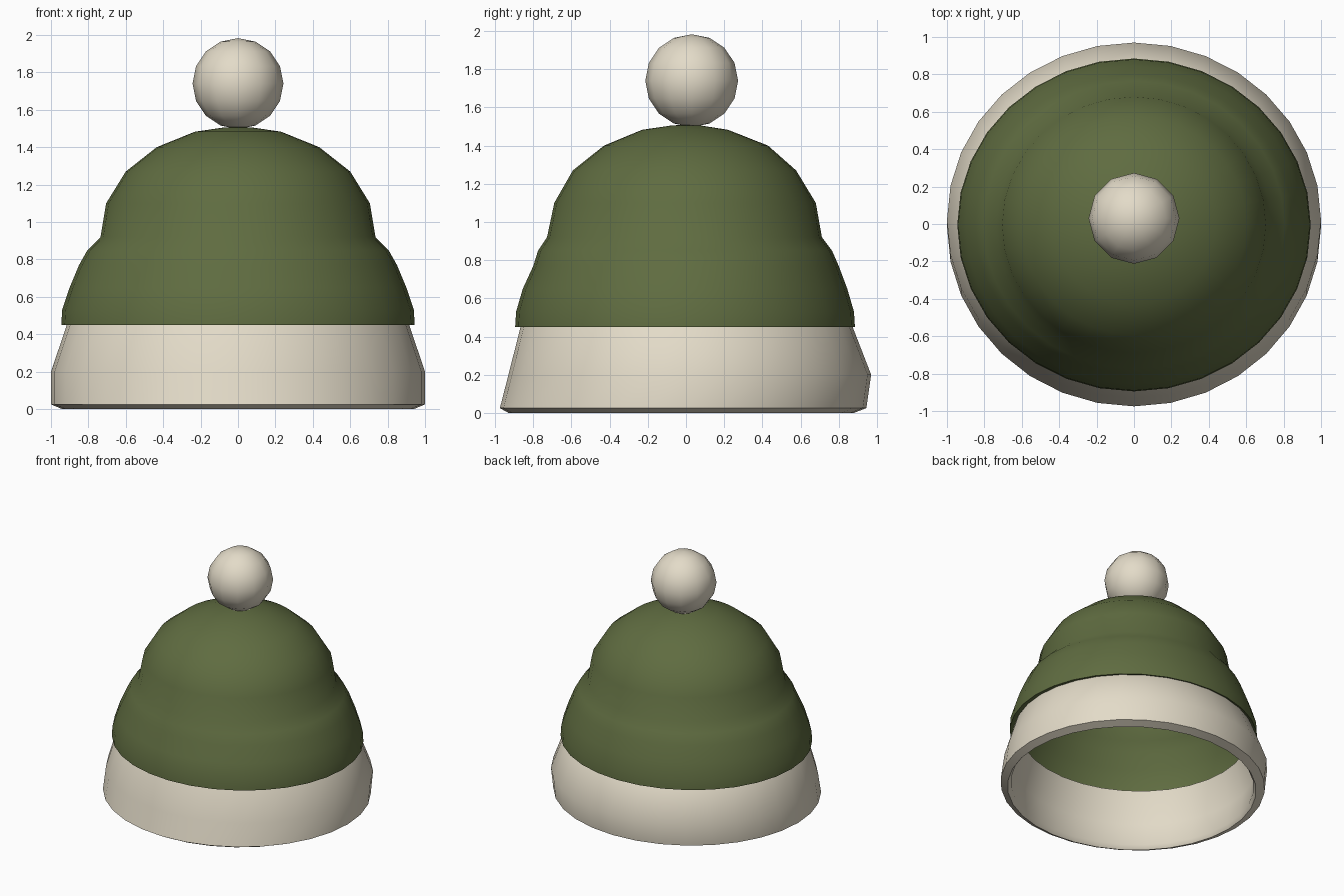
import bpy, bmesh, math

if "Cube" in bpy.data.objects:
    bpy.data.objects.remove(bpy.data.objects["Cube"])

SEG = 32


def material(name, color):
    m = bpy.data.materials.new(name)
    m.diffuse_color = color
    m.use_nodes = True
    m.node_tree.nodes["Principled BSDF"].inputs["Base Color"].default_value = m.diffuse_color
    return m


def finish(name, bm, mat, angle):
    bmesh.ops.recalc_face_normals(bm, faces=bm.faces)
    mesh = bpy.data.meshes.new(name)
    bm.to_mesh(mesh)
    bm.free()
    mesh.materials.append(mat)
    ob = bpy.data.objects.new(name, mesh)
    bpy.context.collection.objects.link(ob)
    bpy.ops.object.select_all(action='DESELECT')
    bpy.context.view_layer.objects.active = ob
    ob.select_set(True)
    bpy.ops.object.shade_smooth_by_angle(angle=math.radians(angle))
    return ob


def loft(rings, closed=False, cap_z=None):
    """Bridge oval rings given as (x radius, y radius, y centre, z)."""
    bm = bmesh.new()
    loops = []
    for rx, ry, cy, z in rings:
        loops.append([bm.verts.new((rx * math.cos(2 * math.pi * i / SEG),
                                    cy + ry * math.sin(2 * math.pi * i / SEG), z))
                      for i in range(SEG)])
    pairs = list(zip(loops, loops[1:]))
    if closed:
        pairs.append((loops[-1], loops[0]))
    for a, b in pairs:
        for i in range(SEG):
            j = (i + 1) % SEG
            bm.faces.new((a[i], a[j], b[j], b[i]))
    if cap_z is not None:
        tip = bm.verts.new((0, 0, cap_z))
        top = loops[-1]
        for i in range(SEG):
            bm.faces.new((top[i], top[(i + 1) % SEG], tip))
    return bm


green = material("green_knit", (0.115, 0.15, 0.052, 1))
cream = material("cream_wool", (0.77, 0.71, 0.58, 1))

# Knitted crown: turned-in lip, flared skirt, pinched waist, rounded dome
crown = [(0.90, 0.855, 0, 0.46), (0.945, 0.89, -0.005, 0.45), (0.94, 0.885, -0.005, 0.53),
         (0.90, 0.85, -0.005, 0.65), (0.85, 0.80, 0, 0.77), (0.805, 0.77, -0.005, 0.85),
         (0.735, 0.72, -0.008, 0.92), (0.705, 0.685, -0.005, 1.10), (0.60, 0.585, -0.008, 1.27),
         (0.435, 0.43, 0, 1.40), (0.23, 0.225, -0.005, 1.483), (0.08, 0.08, 0, 1.505)]
finish("crown", loft(crown, cap_z=1.51), green, 60)

# Thick brim band, hollow inside
brim = [(0.94, 0.905, -0.025, 0.0), (1.0, 0.96, -0.015, 0.025), (1.0, 0.95, 0.02, 0.20),
        (0.915, 0.87, 0.003, 0.45), (0.90, 0.855, 0, 0.47), (0.865, 0.82, 0, 0.45),
        (0.93, 0.885, 0, 0.20), (0.92, 0.88, -0.02, 0.03)]
finish("brim", loft(brim, closed=True), cream, 60)

# Pompom on top
bm = bmesh.new()
bmesh.ops.create_uvsphere(bm, u_segments=12, v_segments=8, radius=0.243)
pom = finish("pompom", bm, cream, 60)
pom.location = (0, 0.03, 1.74)
